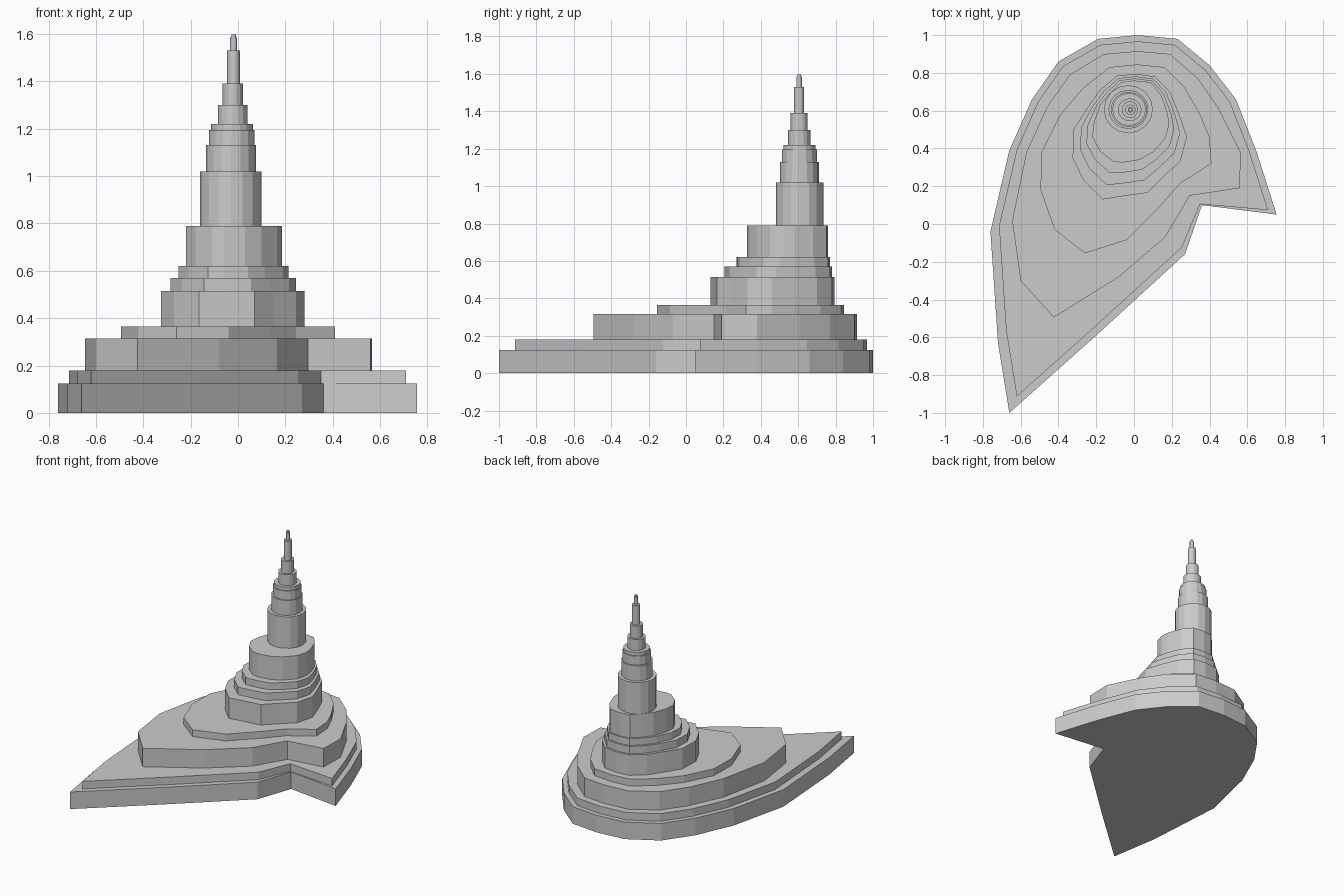
import bpy, bmesh
from math import sin, cos, pi


def terrace(name, outline, z0, z1):
    """Straight-sided slab over a flat outline."""
    bm = bmesh.new()
    low = [bm.verts.new((x, y, z0)) for x, y in outline]
    top = [bm.verts.new((x, y, z1)) for x, y in outline]
    bm.faces.new(low[::-1])
    bm.faces.new(top)
    n = len(outline)
    for i in range(n):
        j = (i + 1) % n
        bm.faces.new((low[i], low[j], top[j], top[i]))
    bmesh.ops.recalc_face_normals(bm, faces=bm.faces)
    mesh = bpy.data.meshes.new(name)
    bm.to_mesh(mesh)
    bm.free()
    bpy.context.collection.objects.link(bpy.data.objects.new(name, mesh))


def blend(a, b, t):
    return [(p[0] + (q[0] - p[0]) * t, p[1] + (q[1] - p[1]) * t) for p, q in zip(a, b)]


def oval(x0, x1, y0, y1, n=16):
    return [((x0 + x1) / 2 + (x1 - x0) / 2 * sin(2 * pi * i / n),
             (y0 + y1) / 2 + (y1 - y0) / 2 * cos(2 * pi * i / n)) for i in range(n)]


# Irregular outlines, clockwise from the back
base = [(.02, 1), (.23, .98), (.40, .84), (.54, .66), (.65, .38), (.755, .05),
        (.36, .10), (.27, -.16), (-.20, -.59), (-.66, -1), (-.72, -.63),
        (-.76, -.04), (-.66, .39), (-.54, .66), (-.40, .86), (-.19, .98)]
shoulder = [(.02, .915), (.19, .90), (.34, .77), (.45, .61), (.565, .38), (.56, .19),
            (.295, .15), (.165, -.07), (-.08, -.28), (-.425, -.495), (-.60, -.30),
            (-.645, .015), (-.57, .38), (-.46, .62), (-.34, .79), (-.16, .90)]
slope = [(.015, .845), (.16, .83), (.27, .72), (.35, .58), (.40, .46), (.41, .32),
         (.245, .215), (.13, .085), (-.04, -.085), (-.26, -.155), (-.42, -.03),
         (-.495, .18), (-.49, .38), (-.39, .58), (-.27, .72), (-.13, .83)]
knoll = [(.015, .795), (.11, .78), (.19, .70), (.24, .58), (.28, .46), (.245, .33),
         (.15, .245), (.07, .165), (-.04, .15), (-.165, .13), (-.27, .235),
         (-.325, .35), (-.32, .50), (-.25, .61), (-.18, .71), (-.09, .785)]
collar = [(0, .76), (.09, .75), (.145, .68), (.18, .58), (.185, .52), (.165, .45),
          (.10, .38), (.03, .34), (-.06, .325), (-.11, .33), (-.18, .385),
          (-.22, .46), (-.215, .53), (-.18, .63), (-.13, .69), (-.07, .75)]
ledge = [(x * .94, .45 + (y - .45) * .94) for x, y in base]
ledge[6] = (.35, .105)

# Wide lower terraces, then the narrow spire
layers = [
    (base, .125), (ledge, .18), (shoulder, .315), (slope, .365), (knoll, .515),
    (blend(knoll, collar, .38), .57), (blend(knoll, collar, .7), .62), (collar, .79),
    (oval(-.16, .10, .48, .735), 1.02), (oval(-.135, .076, .503, .71), 1.13),
    (oval(-.123, .07, .512, .70), 1.195), (oval(-.115, .063, .52, .693), 1.22),
    (oval(-.085, .04, .545, .665), 1.30), (oval(-.065, .021, .56, .65), 1.39),
    (oval(-.047, .008, .577, .632), 1.53), (oval(-.033, -.004, .59, .62), 1.585),
    (oval(-.028, -.009, .595, .615), 1.597)]
z = 0
for i, (outline, top) in enumerate(layers):
    terrace(("lower_terrace_" if i < 8 else "spire_tier_") + str(i + 1), outline, z, top)
    z = top
